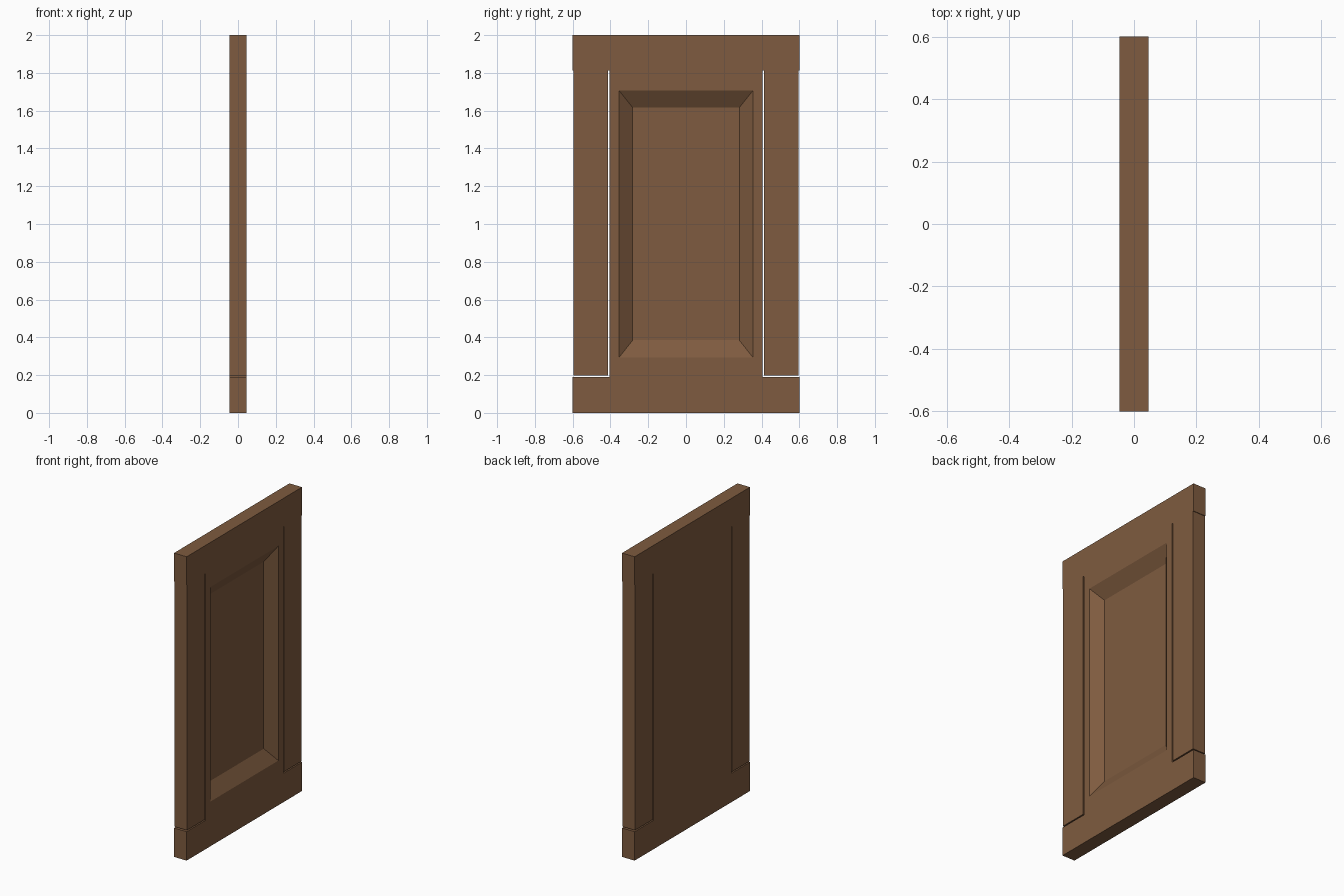
import bpy, bmesh

if "Cube" in bpy.data.objects:
    bpy.data.objects.remove(bpy.data.objects["Cube"])

T = 0.046  # half thickness of the door

wood = bpy.data.materials.new("wood")
wood.diffuse_color = (0.21, 0.105, 0.05, 1)
wood.use_nodes = True
wood.node_tree.nodes["Principled BSDF"].inputs["Base Color"].default_value = wood.diffuse_color


def finish(name, bm):
    bmesh.ops.recalc_face_normals(bm, faces=bm.faces)
    me = bpy.data.meshes.new(name)
    bm.to_mesh(me)
    bm.free()
    me.materials.append(wood)
    ob = bpy.data.objects.new(name, me)
    bpy.context.collection.objects.link(ob)
    return ob


def box(name, y0, y1, z0, z1, t=T):
    bm = bmesh.new()
    bmesh.ops.create_cube(bm, size=1)
    for v in bm.verts:
        v.co = (v.co.x * 2 * t, (y0 + y1) / 2 + v.co.y * (y1 - y0),
                (z0 + z1) / 2 + v.co.z * (z1 - z0))
    return finish(name, bm)


# Rails across the top and bottom
box("bottom_rail", -0.60, 0.60, 0.0, 0.19)
box("top_rail", -0.60, 0.60, 1.813, 2.0)

# Upright stiles, separated from the panel by a narrow gap
for side, s in (("left", -1), ("right", 1)):
    a, b = sorted((s * 0.412, s * 0.596))
    box(side + "_stile", a, b, 0.198, 1.813)

# Panel with a sloped recess on its +x face: rings from back to recess floor
rings = [(-T, 0.405, 0.19, 1.813), (T, 0.405, 0.19, 1.813),
         (T, 0.354, 0.294, 1.706), (T - 0.056, 0.282, 0.385, 1.616)]
bm = bmesh.new()
loops = [[bm.verts.new((x, y, z)) for y, z in
          ((-w, z0), (w, z0), (w, z1), (-w, z1))] for x, w, z0, z1 in rings]
for lo, hi in zip(loops, loops[1:]):
    for i in range(4):
        j = (i + 1) % 4
        bm.faces.new((lo[i], lo[j], hi[j], hi[i]))
bm.faces.new(loops[0][::-1])
bm.faces.new(loops[-1])
finish("recessed_panel", bm)
